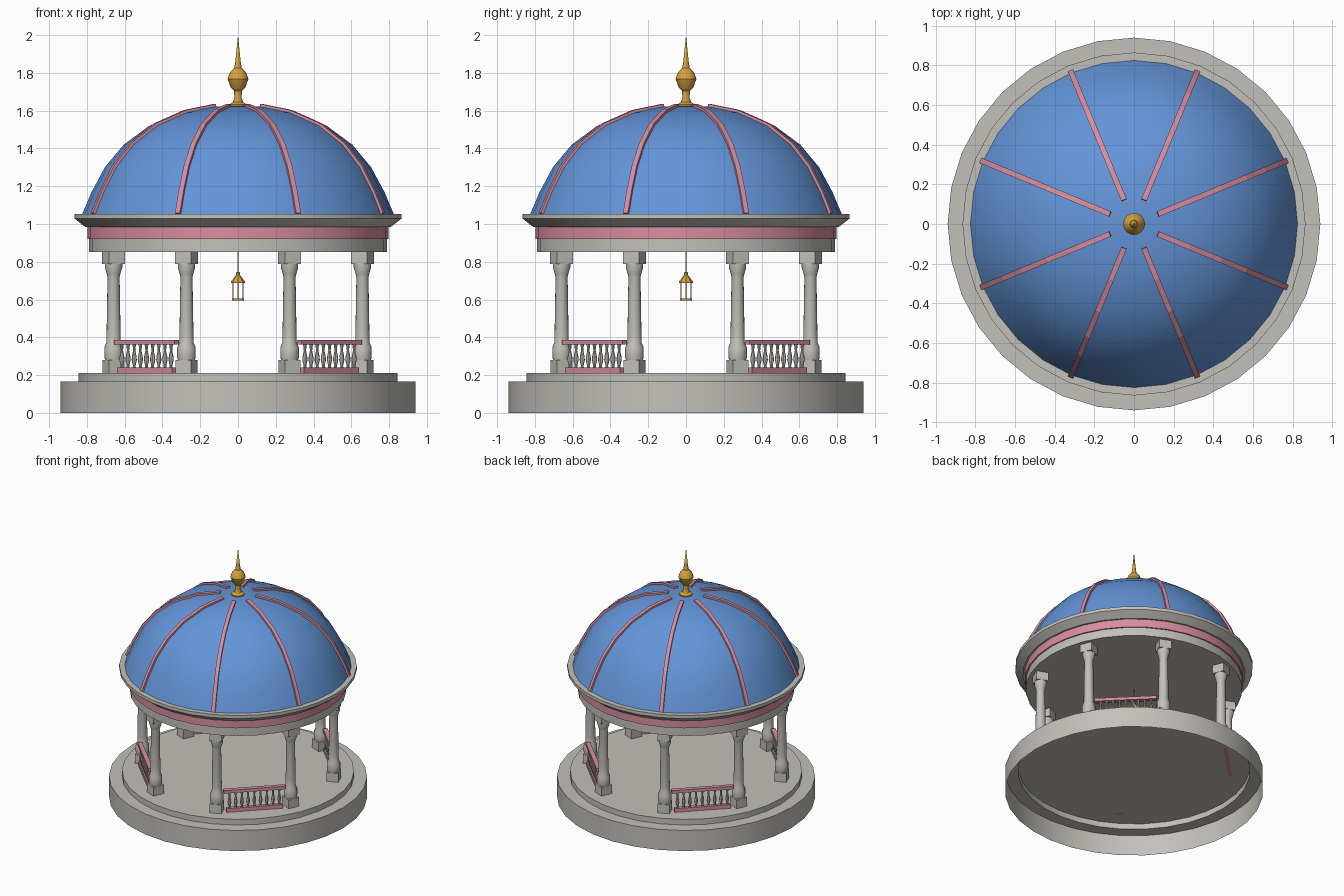
import bpy, bmesh, math
from mathutils import Vector, Matrix

if "Cube" in bpy.data.objects:
    bpy.data.objects.remove(bpy.data.objects["Cube"])

FLOOR, CEILING = 0.21, 0.853


def material(name, rgb):
    m = bpy.data.materials.new(name)
    m.diffuse_color = (*rgb, 1)
    m.use_nodes = True
    m.node_tree.nodes["Principled BSDF"].inputs["Base Color"].default_value = m.diffuse_color
    return m


STONE = material("pale stone", (0.54, 0.53, 0.49))
BLUE = material("dome blue", (0.125, 0.30, 0.69))
PINK = material("rose pink", (0.68, 0.27, 0.35))
GOLD = material("gold", (0.65, 0.36, 0.05))


def finish(bm, name, mat, smooth=True):
    mesh = bpy.data.meshes.new(name)
    bm.to_mesh(mesh)
    bm.free()
    obj = bpy.data.objects.new(name, mesh)
    bpy.context.collection.objects.link(obj)
    mesh.materials.append(mat)
    if smooth:
        bpy.ops.object.select_all(action='DESELECT')
        obj.select_set(True)
        bpy.context.view_layer.objects.active = obj
        bpy.ops.object.shade_smooth_by_angle(angle=math.radians(30))
    return obj


def lathe(bm, profile, sides, at=(0, 0, 0)):
    """Revolve (radius, z) points, listed bottom to top on the outside."""
    rings = []
    for r, z in profile:
        n = 1 if r == 0 else sides
        rings.append([bm.verts.new(Vector(at) + Vector((r * math.cos(math.tau * i / sides),
                      r * math.sin(math.tau * i / sides), z))) for i in range(n)])
    for a, b in zip(rings, rings[1:]):
        for i in range(sides):
            j = (i + 1) % sides
            quad = [a[i % len(a)], a[j % len(a)], b[j % len(b)], b[i % len(b)]]
            bm.faces.new(list(dict.fromkeys(quad)))


def box(bm, center, size, angle=0.0):
    """Box placed at a local (radial, tangential, z) spot turned about z."""
    m = (Matrix.Rotation(angle, 4, 'Z') @ Matrix.Translation(center)
         @ Matrix.Diagonal((*size, 1)))
    bmesh.ops.create_cube(bm, size=1, matrix=m)


def turned(name, mat, profile, sides=32):
    bm = bmesh.new()
    lathe(bm, profile, sides)
    return finish(bm, name, mat)


# Stepped base, open underneath
turned("base", STONE, [(0.94, 0), (0.94, 0.165), (0.845, 0.165)])
turned("floor", STONE, [(0.845, 0.165), (0.845, FLOOR), (0, FLOOR)])

# Entablature: architrave with ceiling, frieze, cornice
turned("architrave", STONE, [(0, CEILING), (0.788, CEILING), (0.788, 0.92)])
turned("frieze", PINK, [(0.788, 0.92), (0.798, 0.92), (0.798, 0.985), (0.788, 0.985)])
turned("cornice", STONE, [(0.788, 0.985), (0.81, 0.985), (0.865, 1.028),
                          (0.865, 1.053), (0.80, 1.053)])

# Dome
DOME = [(0.825, 1.053), (0.775, 1.17), (0.705, 1.30), (0.605, 1.42),
        (0.47, 1.52), (0.30, 1.59), (0.13, 1.622)]
turned("dome", BLUE, DOME + [(0, 1.625)])

# Eight ribs following the dome profile
bm = bmesh.new()
for k in range(8):
    rot = Matrix.Rotation(math.radians(22.5 + 45 * k), 3, 'Z')
    rows = []
    for i, (r, z) in enumerate(DOME):
        r0, z0 = DOME[max(i - 1, 0)]
        r1, z1 = DOME[min(i + 1, len(DOME) - 1)]
        normal = Vector((z1 - z0, 0, r0 - r1)).normalized()
        p = Vector((r, 0, z))
        rows.append([bm.verts.new(rot @ (p + normal * h + Vector((0, s, 0))))
                     for s, h in ((-.014, -.01), (.014, -.01), (.014, .014), (-.014, .014))])
    for a, b in zip(rows, rows[1:]):
        for i in range(4):
            j = (i + 1) % 4
            bm.faces.new((a[i], a[j], b[j], b[i]))
    bm.faces.new(rows[0][::-1])
    bm.faces.new(rows[-1])
bmesh.ops.recalc_face_normals(bm, faces=bm.faces)
finish(bm, "dome_ribs", PINK, smooth=False)

# Finial
turned("finial", GOLD, [(0, 1.615), (0.047, 1.615), (0.047, 1.632), (0.028, 1.645),
                        (0.018, 1.67), (0.022, 1.705), (0.04, 1.725), (0.055, 1.768),
                        (0.042, 1.805), (0.02, 1.825), (0.014, 1.86), (0, 2.0)], 16)

# Columns with square plinths and capitals
COLUMN = [(0.044, 0.275), (0.049, 0.295), (0.049, 0.345), (0.037, 0.375), (0.037, 0.42),
          (0.032, 0.72), (0.036, 0.735), (0.046, 0.77), (0.046, 0.79)]
shafts, blocks = bmesh.new(), bmesh.new()
for k in range(8):
    a = math.radians(22.5 + 45 * k)
    lathe(shafts, COLUMN, 16, (0.713 * math.cos(a), 0.713 * math.sin(a), 0))
    box(blocks, (0.713, 0, 0.245), (0.09, 0.09, 0.07), a)
    box(blocks, (0.713, 0, 0.82), (0.092, 0.092, 0.066), a)
finish(shafts, "column_shafts", STONE)
finish(blocks, "column_blocks", STONE, smooth=False)

# Balustrades in the four diagonal bays
BALUSTER = [(0.009, 0.238), (0.007, 0.25), (0.014, 0.28), (0.012, 0.30),
            (0.006, 0.33), (0.008, 0.35), (0.011, 0.368)]
rails, balusters = bmesh.new(), bmesh.new()
for k in range(4):
    a = math.radians(45 + 90 * k)
    box(rails, (0.685, 0, 0.375), (0.034, 0.455, 0.024), a)
    box(rails, (0.685, 0, 0.225), (0.03, 0.415, 0.03), a)
    for i in range(9):
        spot = Matrix.Rotation(a, 3, 'Z') @ Vector((0.685, (i - 4) * 0.046, 0))
        lathe(balusters, BALUSTER, 8, spot)
finish(rails, "rails", PINK, smooth=False)
finish(balusters, "balusters", STONE)

# Hanging lantern: cord, roof, open frame, bottom plate
turned("lantern_cord", GOLD, [(0.003, 0.73), (0.003, CEILING)], 6)
turned("lantern_roof", GOLD, [(0, 0.688), (0.036, 0.688), (0.036, 0.696),
                              (0.012, 0.728), (0.01, 0.742), (0, 0.75)], 8)
bm = bmesh.new()
for k in range(4):
    box(bm, (0.027, 0.0, 0.645), (0.006, 0.006, 0.09), math.radians(90 * k))
lathe(bm, [(0, 0.595), (0.032, 0.595), (0.032, 0.606), (0, 0.606)], 8)
finish(bm, "lantern_frame", GOLD, smooth=False)
